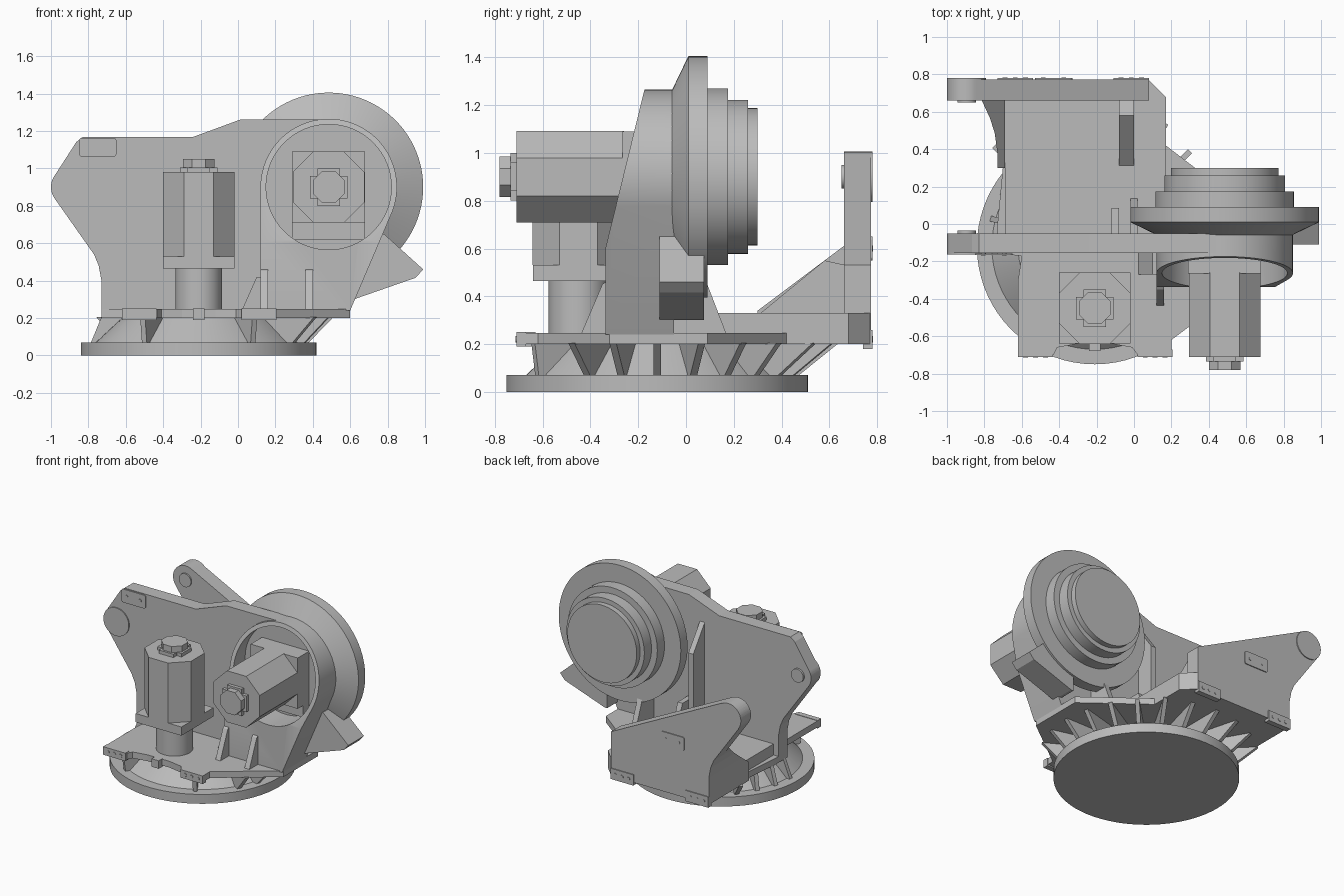
import bpy, bmesh, math
from mathutils import Matrix, Vector

if "Cube" in bpy.data.objects:
    bpy.data.objects.remove(bpy.data.objects["Cube"])

grey = bpy.data.materials.new("machine_grey")
grey.diffuse_color = (0.5, 0.5, 0.5, 1)
grey.use_nodes = True
grey.node_tree.nodes["Principled BSDF"].inputs["Base Color"].default_value = grey.diffuse_color


def finish(name, bm, smooth=False):
    bmesh.ops.recalc_face_normals(bm, faces=bm.faces)
    me = bpy.data.meshes.new(name)
    bm.to_mesh(me)
    bm.free()
    ob = bpy.data.objects.new(name, me)
    bpy.context.collection.objects.link(ob)
    me.materials.append(grey)
    if smooth:
        bpy.ops.object.select_all(action='DESELECT')
        ob.select_set(True)
        bpy.context.view_layer.objects.active = ob
        bpy.ops.object.shade_smooth_by_angle(angle=math.radians(25))
    return ob


def prism(name, pts, a, b, axis='Y', cuts=(), smooth=False):
    """Extrude a profile from a to b; cuts are (point, normal) planes removing the normal side."""
    place = {'X': lambda p, t: (t, p[0], p[1]), 'Y': lambda p, t: (p[0], t, p[1]),
             'Z': lambda p, t: (p[0], p[1], t)}[axis]
    bm = bmesh.new()
    lo = [bm.verts.new(place(p, a)) for p in pts]
    hi = [bm.verts.new(place(p, b)) for p in pts]
    bm.faces.new(lo)
    bm.faces.new(hi[::-1])
    n = len(pts)
    for i in range(n):
        bm.faces.new((lo[i], lo[(i + 1) % n], hi[(i + 1) % n], hi[i]))
    for co, no in cuts:
        geom = bm.verts[:] + bm.edges[:] + bm.faces[:]
        bmesh.ops.bisect_plane(bm, geom=geom, plane_co=co, plane_no=no, clear_outer=True)
        bmesh.ops.holes_fill(bm, edges=[e for e in bm.edges if e.is_boundary])
    return finish(name, bm, smooth)


def box(name, x0, x1, y0, y1, z0, z1):
    return prism(name, [(x0, y0), (x1, y0), (x1, y1), (x0, y1)], z0, z1, 'Z')


def arc(cx, cy, r, a0, a1, n):
    return [(cx + r * math.cos(math.radians(a0 + (a1 - a0) * i / n)),
             cy + r * math.sin(math.radians(a0 + (a1 - a0) * i / n))) for i in range(n + 1)]


def ngon(cx, cy, r, n, turn=0.0):
    return arc(cx, cy, r, turn, turn + 360 - 360 / n, n - 1)


def lathe(name, prof, origin, axis='Z', n=72):
    """Revolve (radius, height) points about a Z or Y axis through origin."""
    bm = bmesh.new()
    rings = []
    for r, h in prof:
        ring = []
        for c, s in ngon(0, 0, r, n):
            co = Vector((c, s, h)) if axis == 'Z' else Vector((c, h, s))
            ring.append(bm.verts.new(co + Vector(origin)))
        rings.append(ring)
    for p, q in zip(rings, rings[1:]):
        for i in range(n):
            bm.faces.new((p[i], p[(i + 1) % n], q[(i + 1) % n], q[i]))
    bm.faces.new(rings[0])
    bm.faces.new(rings[-1])
    return finish(name, bm, True)


# Turntable base disc, with cone on top
BX, BY = -0.21, -0.12
lathe("base_disc", [(0.63, 0), (0.63, 0.07)], (BX, BY, 0))
lathe("base_cone", [(0.55, 0.07), (0.41, 0.2)], (BX, BY, 0))

# Radial ribs between disc and platform
reach = {-120: 0.6, -60: 0.6, 150: 0.55, 165: 0.53, 180: 0.52}
reach.update({a: 0.72 for a in range(-30, 46, 15)})
reach.update({a: 0.76 for a in range(60, 136, 15)})
for a, r in reach.items():
    rib = prism("base_rib", [(0.4, 0.06), (0.58, 0.06), (r, 0.205), (0.4, 0.205)], -0.015, 0.015)
    rib.data.transform(Matrix.Translation((BX, BY, 0)) @ Matrix.Rotation(math.radians(a), 4, 'Z'))

# Platform and raised rear floor
prism("platform", [(-0.62, -0.7), (-0.43, -0.7), (-0.41, -0.66), (-0.3, -0.64), (-0.12, -0.64),
                   (-0.01, -0.66), (0.02, -0.7), (0.2, -0.7), (0.2, -0.62), (0.6, -0.32), (0.6, 0.09),
                   (0.17, 0.42), (-0.69, 0.42), (-0.73, 0.0), (-0.73, -0.16), (-0.6, -0.17),
                   (-0.62, -0.3)], 0.2, 0.247, 'Z')
prism("rear_floor", [(-0.69, -0.06), (0.17, -0.06), (0.17, 0.68), (0.08, 0.77), (-0.69, 0.77)],
      0.2, 0.33, 'Z')

# Bolted tabs: front pair, rear pair
for x0 in (-0.62, 0.02):
    box("front_tab", x0, x0 + 0.185, -0.71, -0.67, 0.19, 0.25)
    for i in range(3):
        prism("tab_bolt", ngon(x0 + 0.04 + i * 0.053, 0.22, 0.013, 12), -0.714, -0.7)
for x0 in (-0.73, -0.11):
    box("rear_tab", x0, x0 + 0.19, 0.74, 0.78, 0.18, 0.26)
    for i in range(3):
        prism("tab_bolt", ngon(x0 + 0.04 + i * 0.055, 0.22, 0.013, 12), 0.77, 0.783)
box("front_stop", -0.24, -0.18, -0.68, -0.63, 0.19, 0.25)

# Front side plate with pivot lug
CX, CZ = 0.485, 0.9
left_edge = arc(-0.895, 0.9, 0.105, 150, 215, 8) + [(-0.77, 0.54), (-0.745, 0.48), (-0.73, 0.4), (-0.73, 0.2)]
prism("front_plate", [(0.6, 0.2), (0.6, 0.25)] + arc(CX, CZ, 0.362, -20, 90, 20)
      + [(0.01, 1.26), (-0.24, 1.168), (-0.83, 1.168), (-0.865, 1.14)] + left_edge, -0.155, -0.05)

# Tapered boss with round pocket
k = Vector((0, -0.63, -0.155)).normalized()
boss = prism("drive_boss", [(0.12, 0.24), (0.6, 0.24)] + arc(CX, CZ, 0.365, -20, 180, 36),
             -0.336, -0.05, cuts=[((0, -0.175, 1.26), Vector((0, -0.63, 0.155)).normalized())])
cutter = prism("pocket_cutter", ngon(CX, CZ, 0.335, 64), -0.6, -0.13)
cutter.hide_render = True
for target in (boss, bpy.data.objects["front_plate"]):
    mod = target.modifiers.new("pocket", 'BOOLEAN')
    mod.object = cutter
    mod.operation = 'DIFFERENCE'
    bpy.context.view_layer.objects.active = target
    bpy.ops.object.modifier_apply(modifier="pocket")
bpy.data.objects.remove(cutter)
bpy.context.view_layer.objects.active = boss
bpy.ops.object.select_all(action='DESELECT')
boss.select_set(True)
bpy.ops.object.shade_smooth_by_angle(angle=math.radians(25))

# Gussets in front of and behind the plate
for x in (0.12, 0.36):
    prism("front_gusset", [(-0.44, 0.24), (-0.32, 0.24), (-0.32, 0.47), (-0.35, 0.45)], x, x + 0.04, 'X')
for x in (-0.02, 0.3):
    prism("back_gusset", [(0.17, 0.24), (-0.06, 0.24), (-0.06, 0.5), (0.07, 0.5)], x, x + 0.04, 'X')
prism("side_web", [(0.02, 0.24), (0.13, 0.24), (0.13, 0.42), (0.1, 0.42)], -0.27, -0.15)
prism("back_rib", [(-0.06, 0.3), (0.085, 0.3), (0.085, 0.9), (-0.06, 1.1)], -0.12, -0.08, 'X')

# Rear plate, its wedge supports
prism("rear_plate", [(0.08, 0.2), (0.08, 0.53)] + arc(-0.895, 0.9, 0.105, 63, 215, 16)
      + left_edge[-4:], 0.66, 0.773)
slope = [((0, 0.3, 0.34), Vector((0, -0.27, 0.36)).normalized())]
prism("left_wedge", [(-0.69, 0.2), (-0.69, 0.62), (-0.82, 0.62)] + left_edge[-4:], 0.3, 0.67, cuts=slope)
prism("right_wedge", [(0.3, 0.32), (0.67, 0.32), (0.67, 0.53), (0.58, 0.55)], -0.08, 0.0, 'X')

# Pivot pins and small plates with bolts
for y0, y1 in ((-0.163, -0.055), (0.665, 0.78)):
    lathe("pivot_pin", [(0.105, y0), (0.105, y1)], (-0.895, 0, 0.9), 'Y', 48)
for y0, y1 in ((-0.06, -0.035), (0.65, 0.67)):
    lathe("pivot_ring", [(0.05, y0), (0.05, y1)], (-0.895, 0, 0.9), 'Y', 32)
for x, z, y in ((-0.75, 1.113, -0.16), (-0.43, 0.6, 0.778)):
    pts = []
    for cx, cz, a in ((0.085, 0.035, 0), (-0.085, 0.035, 90), (-0.085, -0.035, 180), (0.085, -0.035, 270)):
        pts += arc(x + cx, z + cz, 0.015, a, a + 90, 4)
    prism("cover_plate", pts, y - 0.005, y + 0.002)
    for dx in (-0.055, 0.055):
        prism("cover_bolt", ngon(x + dx, z, 0.012, 12), y - 0.009, y + 0.005)

# Stepped drum with conical flange
lathe("cable_drum", [(0.36, -0.06), (0.505, 0.01), (0.505, 0.09), (0.37, 0.09), (0.37, 0.175),
                     (0.322, 0.175), (0.322, 0.26), (0.287, 0.26), (0.287, 0.3)], (CX, 0, CZ), 'Y', 96)

# Hook block on the right
prism("hook_block", [(0.6, 0.3), (0.62, 0.3), (0.95, 0.415), (0.99, 0.46), (0.78, 0.65), (0.6, 0.65)],
      -0.11, 0.075)

# Upright motor
MX, MY = -0.21, -0.45
R = 0.192 / math.cos(math.pi / 8)
lathe("motor_neck", [(0.125, 0.2), (0.125, 0.47)], (MX, MY, 0), n=48)
box("upright_motor_flange", -0.4, -0.02, -0.64, -0.26, 0.465, 0.53)
prism("upright_motor_body", ngon(MX, MY, R, 8, 22.5), 0.53, 0.98, 'Z')
box("upright_motor_collar", MX - 0.1, MX + 0.1, MY - 0.06, MY + 0.06, 0.98, 1.005)
box("upright_motor_collar", MX - 0.06, MX + 0.06, MY - 0.1, MY + 0.1, 0.98, 1.005)
prism("upright_motor_cap", ngon(MX, MY, 0.092, 8, 22.5), 0.98, 1.05, 'Z')

# Horizontal motor
box("motor_mount", 0.29, 0.68, -0.2, -0.12, 0.62, 1.09)
box("horizontal_motor_flange", 0.29, 0.68, -0.265, -0.19, 0.71, 1.09)
prism("horizontal_motor_body", ngon(CX, CZ, R, 8, 22.5), -0.71, -0.26)
box("horizontal_motor_collar", CX - 0.1, CX + 0.1, -0.735, -0.7, CZ - 0.06, CZ + 0.06)
box("horizontal_motor_collar", CX - 0.06, CX + 0.06, -0.735, -0.7, CZ - 0.1, CZ + 0.1)
prism("horizontal_motor_cap", ngon(CX, CZ, 0.092, 8, 22.5), -0.78, -0.7)
